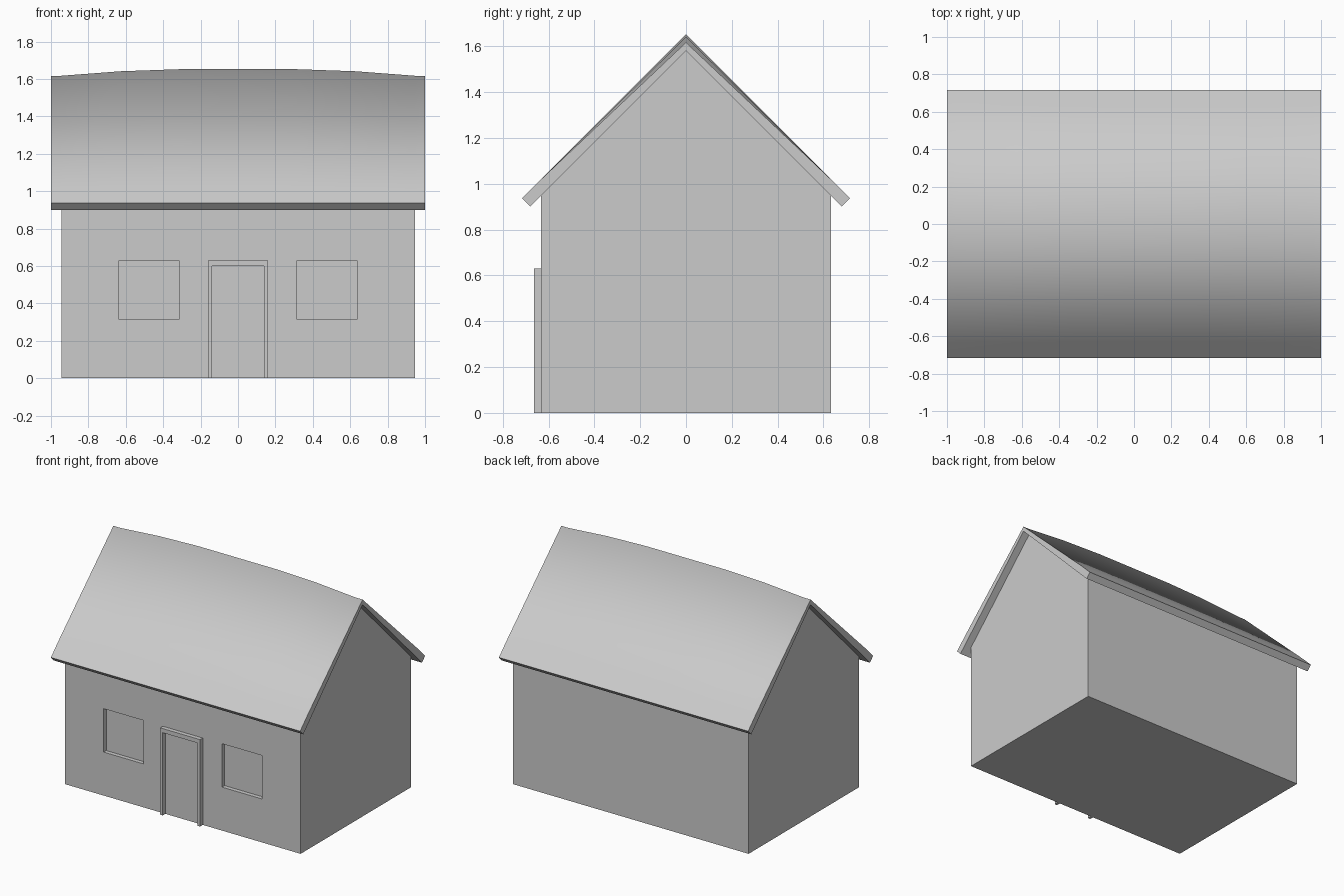
import bpy, bmesh

if "Cube" in bpy.data.objects:
    bpy.data.objects.remove(bpy.data.objects["Cube"])


def loft(name, sections, smooth_faces=0):
    """Solid through closed cross-sections; the first smooth_faces strips are smooth."""
    bm = bmesh.new()
    rings = [[bm.verts.new(p) for p in s] for s in sections]
    n = len(rings[0])
    for a, b in zip(rings, rings[1:]):
        for i in range(n):
            j = (i + 1) % n
            f = bm.faces.new((a[i], a[j], b[j], b[i]))
            f.smooth = i < smooth_faces
    bm.faces.new(rings[0])
    bm.faces.new(rings[-1][::-1])
    bmesh.ops.recalc_face_normals(bm, faces=bm.faces)
    for e in bm.edges:
        if not all(f.smooth for f in e.link_faces):
            e.smooth = False
    mesh = bpy.data.meshes.new(name)
    bm.to_mesh(mesh)
    bm.free()
    obj = bpy.data.objects.new(name, mesh)
    bpy.context.collection.objects.link(obj)
    return obj


def box(name, x0, x1, y0, y1, z0, z1):
    return loft(name, [[(x, y0, z0), (x, y1, z0), (x, y1, z1), (x, y0, z1)]
                       for x in (x0, x1)])


WX, WY, RIDGE, INNER = 0.945, 0.632, 1.652, 1.58

# Walls with gable ends
gable = [(-WY, 0), (WY, 0), (WY, INNER - WY), (0, INNER), (-WY, INNER - WY)]
walls = loft("walls", [[(x, y, z) for y, z in gable] for x in (-WX, WX)])

# Recessed windows
for side, x in (("left", -0.475), ("right", 0.475)):
    cutter = box(side + "_window_cutter", x - 0.16, x + 0.16, -0.75, -WY + 0.03, 0.315, 0.63)
    cutter.hide_render = True
    cutter.hide_viewport = True
    cut = walls.modifiers.new(side + "_window", 'BOOLEAN')
    cut.operation = 'DIFFERENCE'
    cut.solver = 'EXACT'
    cut.object = cutter

# Roof: slab with a ridge that dips towards the ends
half = [(0.315, 0), (0.63, 0.011), (WX, 0.035), (1.0, 0.035)]
stations = [(-x, d) for x, d in reversed(half)] + half
sections = []
for x, drop in stations:
    outer = [(-0.716, RIDGE - 0.716), (-WY, RIDGE - WY), (0, RIDGE - drop),
             (WY, RIDGE - WY), (0.716, RIDGE - 0.716)]
    inner = [(0.68, INNER - 0.68), (0, INNER), (-0.68, INNER - 0.68)]
    sections.append([(x, y, z) for y, z in outer + inner])
loft("roof", sections, smooth_faces=4)

# Door frame: one arch-shaped profile pushed out from the wall
frame = [(-0.16, 0), (-0.16, 0.63), (0.16, 0.63), (0.16, 0),
         (0.14, 0), (0.14, 0.60), (-0.14, 0.60), (-0.14, 0)]
loft("door_frame", [[(x, y, z) for x, z in frame] for y in (-0.663, -WY)])
